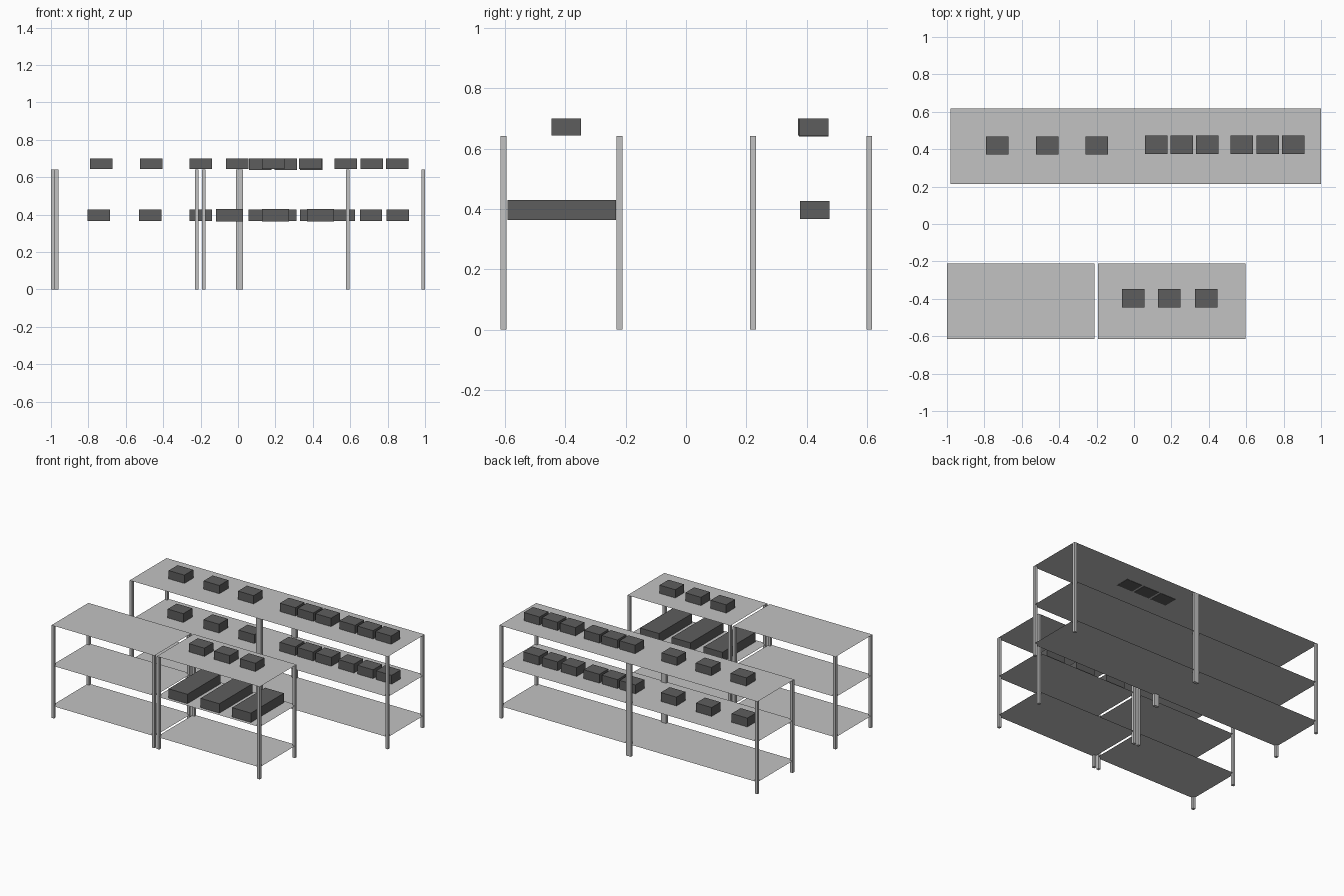
import bpy, bmesh

if "Cube" in bpy.data.objects:
    bpy.data.objects.remove(bpy.data.objects["Cube"])

def material(name, v):
    m = bpy.data.materials.new(name)
    m.diffuse_color = (v, v, v, 1)
    m.use_nodes = True
    m.node_tree.nodes["Principled BSDF"].inputs["Base Color"].default_value = m.diffuse_color
    return m

LIGHT = material("light_grey_metal", 0.54)
DARK = material("dark_grey_box", 0.11)

TOP, MID, LOW = 0.642, 0.363, 0.084   # shelf heights
POST = 0.019

def finish(name, bm, mat):
    me = bpy.data.meshes.new(name)
    bm.to_mesh(me)
    bm.free()
    me.materials.append(mat)
    bpy.context.collection.objects.link(bpy.data.objects.new(name, me))

def box(name, x0, x1, y0, y1, z0, z1, mat):
    bm = bmesh.new()
    bmesh.ops.create_cube(bm, size=1)
    for v in bm.verts:
        v.co = (x0 if v.co.x < 0 else x1, y0 if v.co.y < 0 else y1, z0 if v.co.z < 0 else z1)
    finish(name, bm, mat)

def sheet(name, x0, x1, y0, y1, z):
    bm = bmesh.new()
    bm.faces.new([bm.verts.new(p) for p in
                  ((x0, y0, z), (x1, y0, z), (x1, y1, z), (x0, y1, z))])
    finish(name, bm, LIGHT)

def rack(name, x0, x1, y0, y1, joint=None):
    # thin sheet shelves
    for level, z in (("top", TOP), ("middle", MID), ("bottom", LOW)):
        sheet(f"{name}_{level}_shelf", x0, x1, y0, y1, z)
    # square posts, with a double-width post where two bays join
    spans = [(x0, x0 + POST), (x1 - POST, x1)]
    if joint is not None:
        spans.append((joint - POST, joint + POST))
    for a, b in spans:
        for c, d in ((y0, y0 + POST), (y1 - POST, y1)):
            box(f"{name}_post", a, b, c, d, 0, TOP, LIGHT)

rack("back_rack", -0.98, 1.0, 0.213, 0.617, joint=0.009)
rack("front_left_rack", -1.0, -0.21, -0.615, -0.211)
rack("front_right_rack", -0.193, 0.597, -0.615, -0.211)

def small_box(name, x, y, z0, z1):
    box(name, x - 0.06, x + 0.06, y - 0.049, y + 0.049, z0, z1, DARK)

# boxes on the back rack, three groups per shelf
upper = (-0.731, -0.463, -0.2, 0.119, 0.255, 0.391, 0.576, 0.714, 0.852)
lower = (-0.744, -0.47, -0.2, 0.115, 0.252, 0.391, 0.565, 0.711, 0.854)
for i, (u, l) in enumerate(zip(upper, lower)):
    sink = 0.002 if 3 <= i < 6 else -0.001   # middle group sits slightly into the shelf
    small_box("back_upper_box", u, 0.42 if i < 3 else 0.424, TOP - sink, 0.70)
    small_box("back_lower_box", l, 0.427, MID + 0.003, 0.427)

# boxes on the front right rack: small above, long below
for x in (-0.005, 0.189, 0.386):
    small_box("front_upper_box", x, -0.397, TOP + 0.001, 0.70)
for x in (-0.045, 0.2, 0.442):
    box("front_long_box", x - 0.072, x + 0.072, -0.593, -0.232, MID + 0.001, 0.429, DARK)
